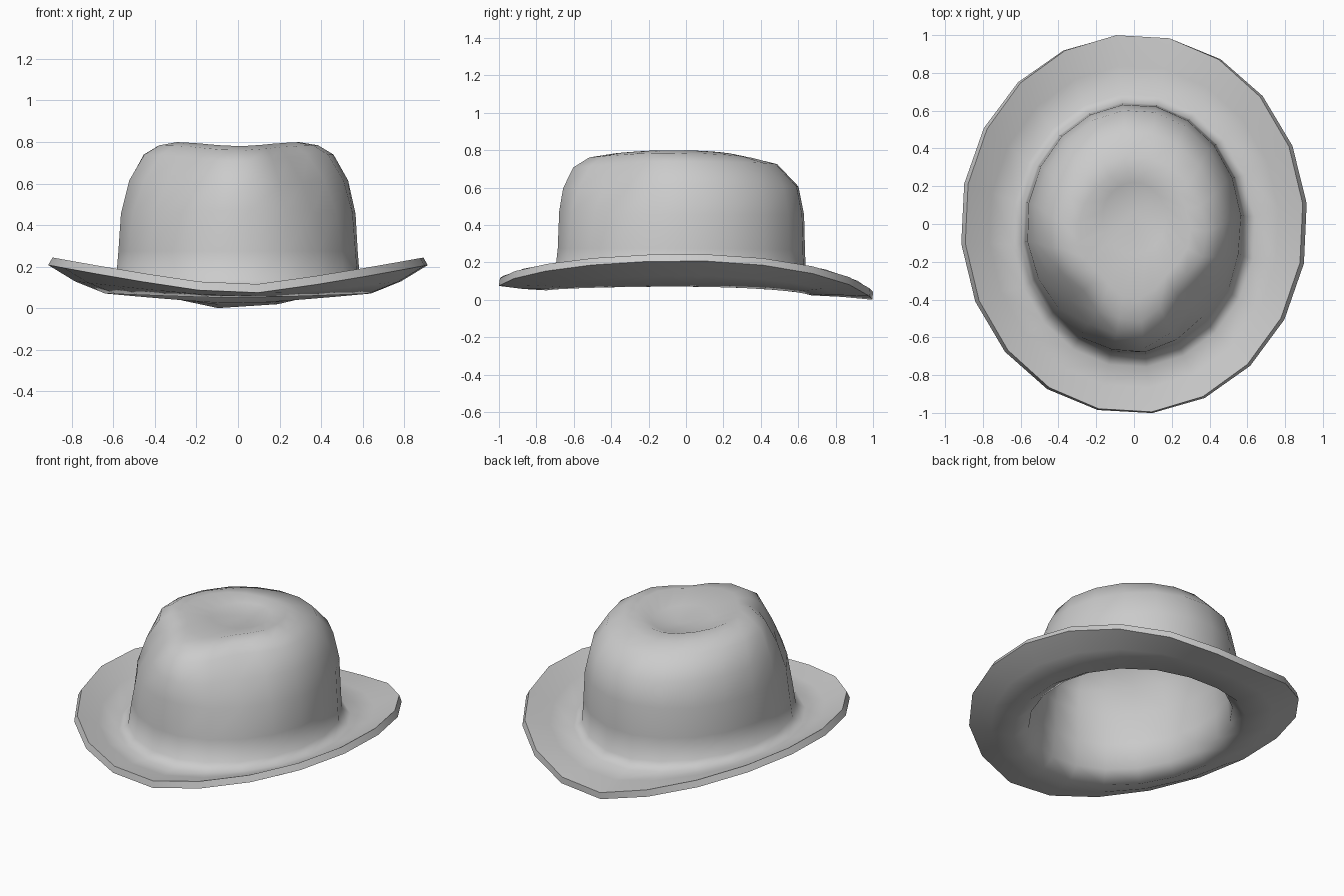
import bpy, bmesh, math

if "Cube" in bpy.data.objects:
    bpy.data.objects.remove(bpy.data.objects["Cube"])

SIDES = 20
PHASE = math.radians(6)

# Rings from brim edge to crown top:
# (half width, front y, back y, side z, front z, back z, pinch)
RINGS = [
    (0.898, -1.00, 1.005, 0.25, 0.112, 0.033, 0.0),
    (0.77, -0.87, 0.84, 0.172, 0.10, 0.055, 0.0),
    (0.645, -0.76, 0.69, 0.118, 0.095, 0.065, 0.0),
    (0.59, -0.705, 0.645, 0.15, 0.14, 0.115, 0.0),
    (0.58, -0.69, 0.64, 0.28, 0.28, 0.27, 0.01),
    (0.57, -0.685, 0.635, 0.46, 0.48, 0.46, 0.05),
    (0.535, -0.67, 0.605, 0.62, 0.60, 0.61, 0.14),
    (0.465, -0.62, 0.49, 0.745, 0.71, 0.73, 0.23),
    (0.39, -0.53, 0.36, 0.79, 0.765, 0.76, 0.24),
    (0.30, -0.40, 0.28, 0.805, 0.785, 0.775, 0.16),
    (0.17, -0.16, 0.22, 0.76, 0.768, 0.755, 0.0),
]


def ring_points(rx, yf, yb, zs, zf, zb, pinch):
    yc, ry = (yf + yb) / 2, (yb - yf) / 2
    points = []
    for i in range(SIDES):
        a = PHASE + 2 * math.pi * i / SIDES
        c, s = math.cos(a), math.sin(a)
        # Front corners of the crown are pressed in
        off = math.degrees(math.atan2(-s, abs(c))) - 45
        k = 1 - pinch * math.exp(-(off / 26) ** 2)
        w = abs(c) ** 1.2
        end = zf if s < 0 else zb
        points.append((rx * c * k, yc + ry * s * k, zs * w + end * (1 - w)))
    return points


# Felt shell: brim and crown in one surface
bm = bmesh.new()
loops = [[bm.verts.new(p) for p in ring_points(*r)] for r in RINGS]
for lower, upper in zip(loops, loops[1:]):
    for i in range(SIDES):
        j = (i + 1) % SIDES
        bm.faces.new((lower[i], lower[j], upper[j], upper[i]))

# Dented crown top
centre = bm.verts.new((0, 0.06, 0.745))
for i in range(SIDES):
    bm.faces.new((loops[-1][i], loops[-1][(i + 1) % SIDES], centre))

mesh = bpy.data.meshes.new("hat_shell")
bm.to_mesh(mesh)
bm.free()
hat = bpy.data.objects.new("hat_shell", mesh)
bpy.context.collection.objects.link(hat)

# Felt thickness, on the inside and underside
bpy.context.view_layer.objects.active = hat
hat.select_set(True)
solid = hat.modifiers.new("thickness", "SOLIDIFY")
solid.thickness = 0.042
solid.offset = -1
bpy.ops.object.modifier_apply(modifier=solid.name)

# Rest on the ground and smooth
low = min(v.co.z for v in mesh.vertices)
for v in mesh.vertices:
    v.co.z -= low
bpy.ops.object.shade_smooth_by_angle(angle=math.radians(62))
